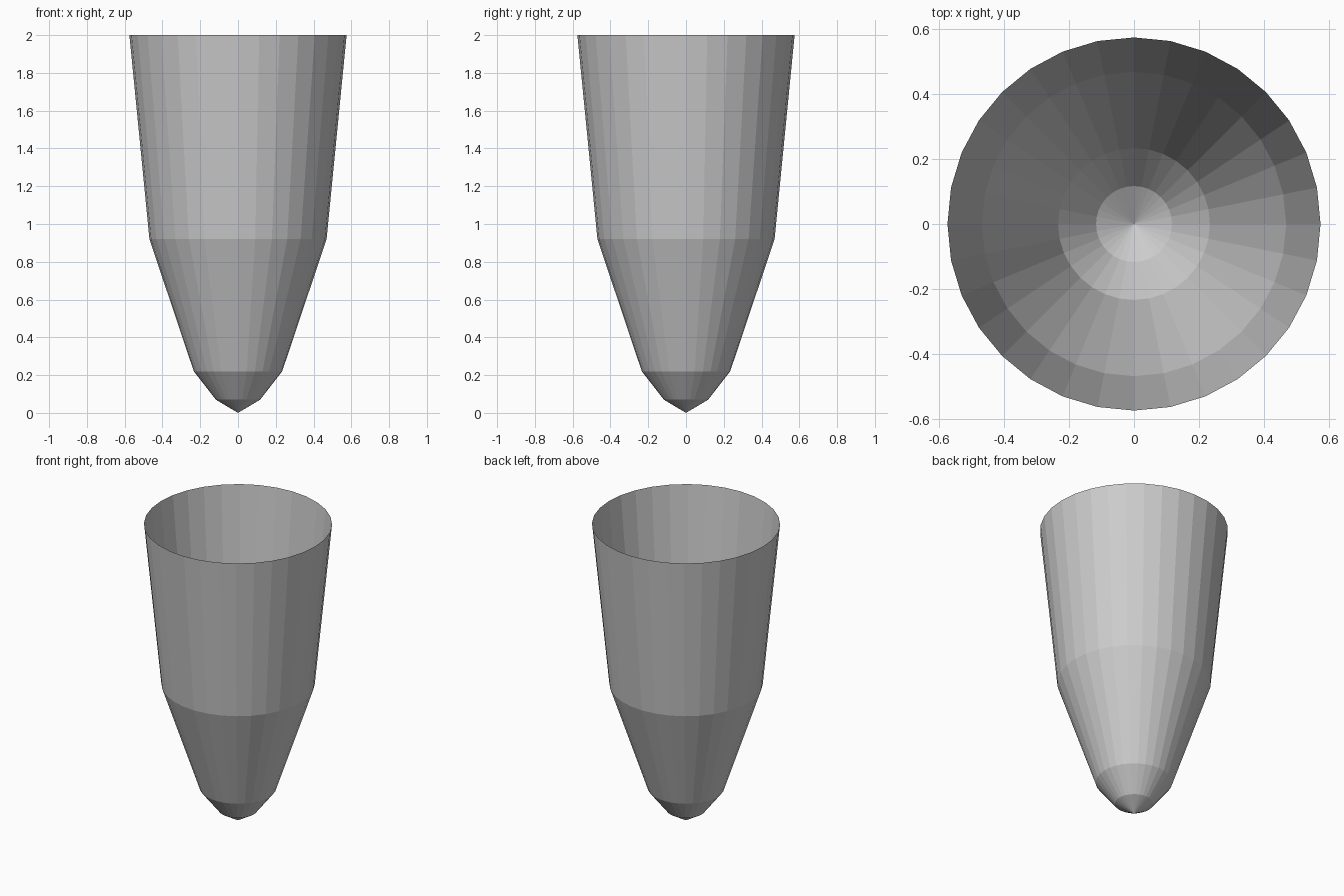
import bpy, bmesh
from math import cos, sin, tau

if "Cube" in bpy.data.objects:
    bpy.data.objects.remove(bpy.data.objects["Cube"])

SIDES = 32
# (radius, height) rings above the pointed tip
PROFILE = [(0.117, 0.07), (0.234, 0.22), (0.469, 0.92), (0.575, 2.0)]

# Open-topped tapered shell, a single surface without thickness
bm = bmesh.new()
tip = bm.verts.new((0, 0, 0))
rings = [[bm.verts.new((r * cos(tau * i / SIDES), r * sin(tau * i / SIDES), z))
          for i in range(SIDES)] for r, z in PROFILE]

for i in range(SIDES):
    j = (i + 1) % SIDES
    bm.faces.new((tip, rings[0][j], rings[0][i]))
    for low, high in zip(rings, rings[1:]):
        bm.faces.new((low[i], low[j], high[j], high[i]))

mesh = bpy.data.meshes.new("tapered_shell")
bm.to_mesh(mesh)
bm.free()
shell = bpy.data.objects.new("tapered_shell", mesh)
bpy.context.collection.objects.link(shell)
